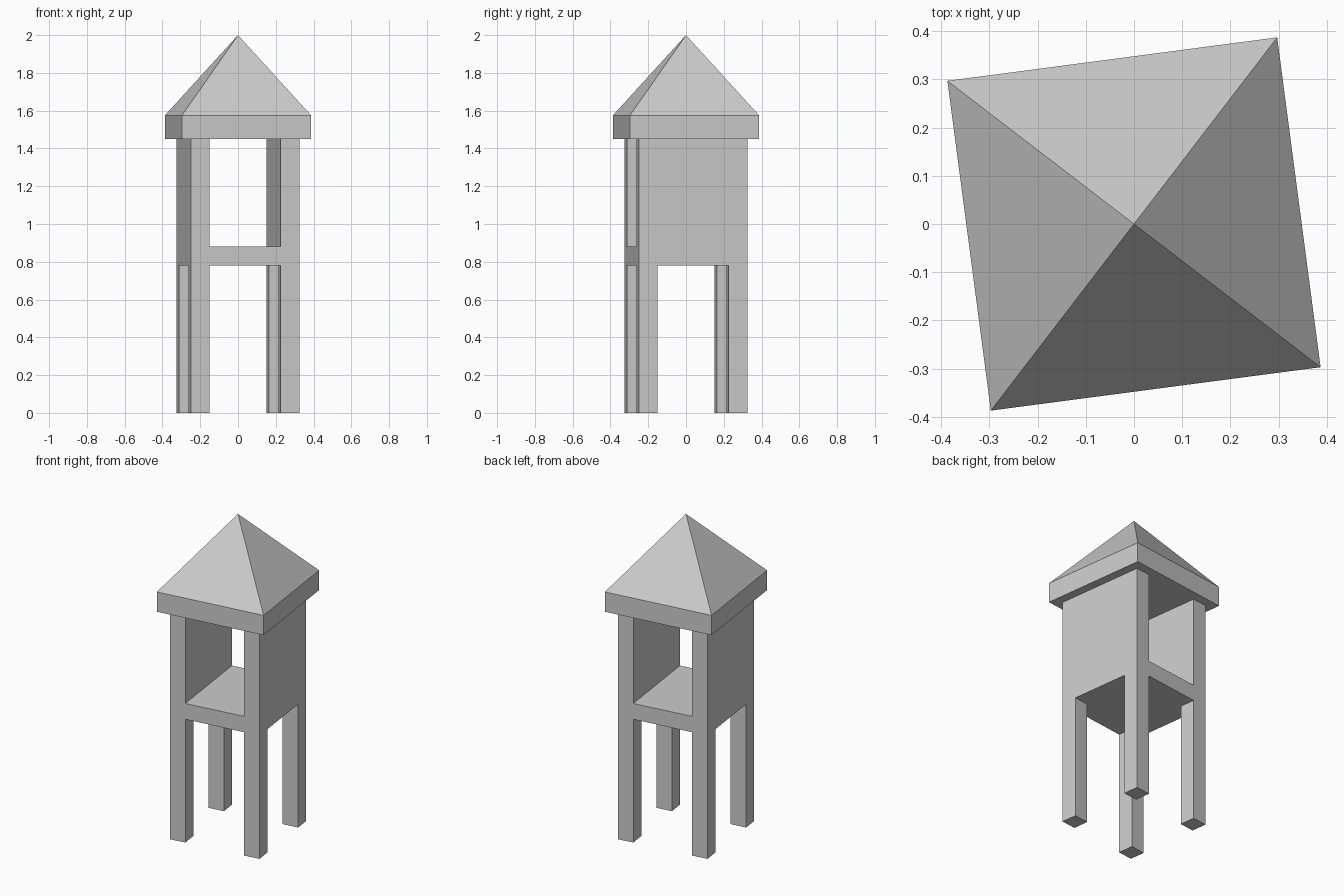
import bpy, bmesh, math
from mathutils import Matrix

cube = bpy.data.objects.get("Cube")
if cube:
    bpy.data.objects.remove(cube, do_unlink=True)

TURN = Matrix.Rotation(math.radians(7.5), 4, 'Z')
HALF, POST = 0.29, 0.1          # tower half width, post thickness
INNER = HALF - POST
FLOOR_LOW, FLOOR_TOP, EAVE, RIM, PEAK = 0.78, 0.88, 1.45, 1.575, 2.0

grey = bpy.data.materials.new("plain_grey")
grey.use_nodes = True
grey.diffuse_color = (0.6, 0.6, 0.6, 1)
grey.node_tree.nodes["Principled BSDF"].inputs["Base Color"].default_value = grey.diffuse_color


def box(name, hx, hy, z0, z1, peak=None):
    """Turned box with half sizes hx, hy; an optional peak raises the top to a point."""
    bm = bmesh.new()
    bmesh.ops.create_cube(bm, size=2)
    for v in bm.verts:
        v.co = (v.co.x * hx, v.co.y * hy, z1 if v.co.z > 0 else z0)
    if peak:
        bm.normal_update()
        top = [f for f in bm.faces if f.normal.z > 0.9]
        bmesh.ops.poke(bm, faces=top)["verts"][0].co.z = peak
    bm.transform(TURN)
    mesh = bpy.data.meshes.new(name)
    bm.to_mesh(mesh)
    bm.free()
    mesh.materials.append(grey)
    obj = bpy.data.objects.new(name, mesh)
    bpy.context.collection.objects.link(obj)
    return obj


# Tower: a tall block carved into four legs, a floor and two side walls
tower = box("tower_frame", HALF, HALF, 0, EAVE)
cutters = [
    box("under_gap_side", 1, INNER, -1, FLOOR_LOW),
    box("under_gap_front", INNER, 1, -1, FLOOR_LOW),
    box("room_opening", INNER, 1, FLOOR_TOP, 2),
]
for cutter in cutters:
    cutter.hide_render = True
    mod = tower.modifiers.new(cutter.name, 'BOOLEAN')
    mod.operation, mod.solver, mod.object = 'DIFFERENCE', 'EXACT', cutter

# Bake the carving and discard the cutters
bpy.context.view_layer.update()
carved = bpy.data.meshes.new_from_object(tower.evaluated_get(bpy.context.evaluated_depsgraph_get()))
tower.modifiers.clear()
tower.data = carved
for cutter in cutters:
    bpy.data.objects.remove(cutter, do_unlink=True)

# Roof: square rim with a pyramid on top
box("roof", 0.345, 0.345, EAVE, RIM, PEAK)
